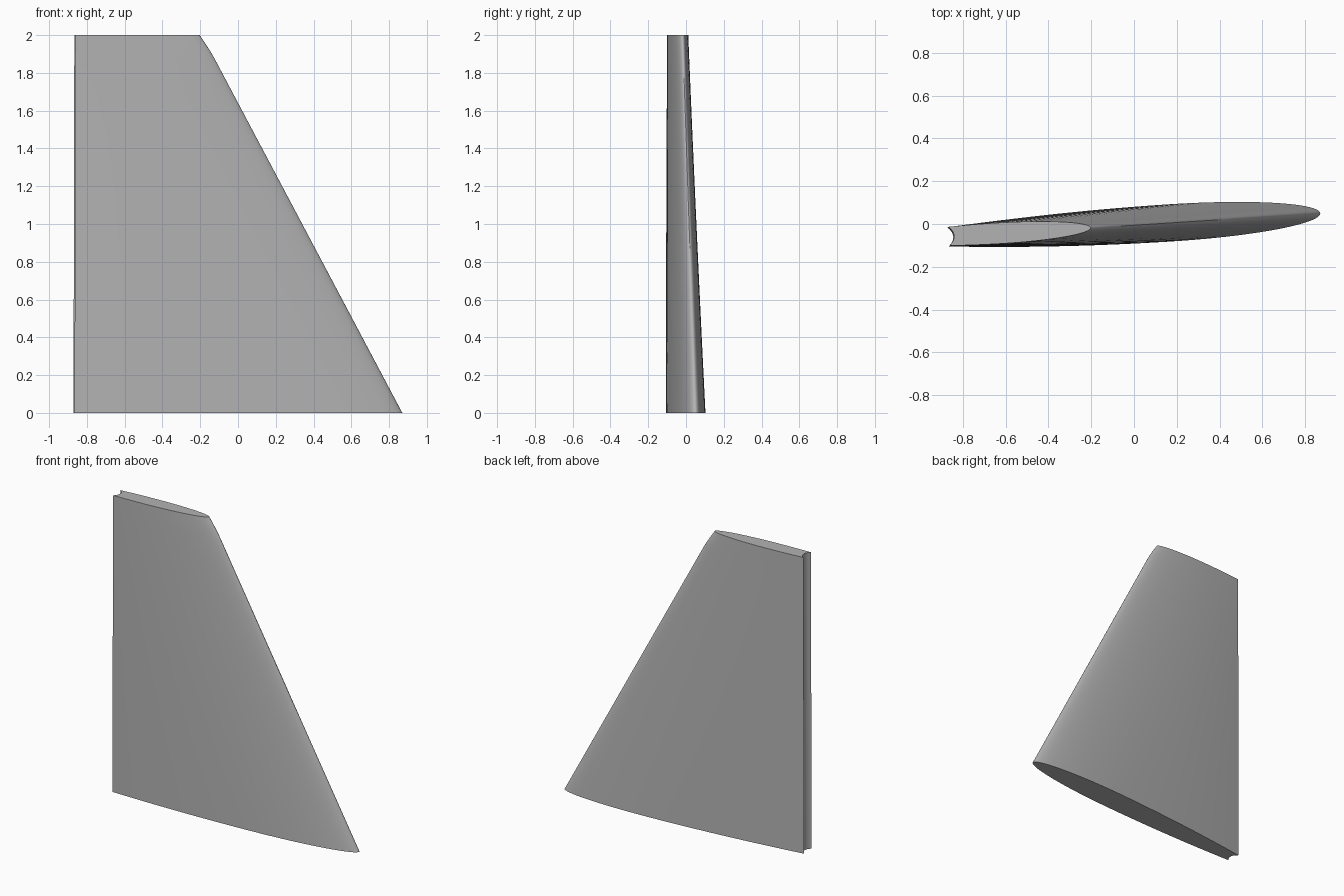
import bpy, bmesh, math

old = bpy.data.objects.get("Cube")
if old:
    bpy.data.objects.remove(old, do_unlink=True)

grey = bpy.data.materials.new("light grey")
grey.use_nodes = True
grey.diffuse_color = (0.45, 0.45, 0.45, 1)
grey.node_tree.nodes["Principled BSDF"].inputs["Base Color"].default_value = (0.45, 0.45, 0.45, 1)

HEIGHT = 2.0
TAIL_HALF = 0.044     # half thickness at the trailing edge
SIDE = 16             # steps along the flat rear of each side
NOSE = 20             # steps along each side of the rounded nose
COVE = 12             # steps across the hollow trailing edge


def mix(a, b, f):
    return a + (b - a) * f


def section(z):
    """Airfoil outline at height z, running around the nose and the cove."""
    f = z / HEIGHT
    tail = (mix(-0.868, -0.864, f), mix(-0.061, -0.057, f))
    tip = (mix(0.87, -0.19, f), mix(0.05, -0.018, f))
    # the leading edge bends back a little near the top
    bend = max(0, (z - 1.88) / 0.12)
    tip = (tip[0] - 0.013 * bend ** 1.5, tip[1])
    length = math.dist(tail, tip)
    ux, uy = (tip[0] - tail[0]) / length, (tip[1] - tail[1]) / length
    widest, half = mix(0.6, 0.36, f), mix(0.087, 0.049, f)

    # one side: parabola to the widest point, then a quarter ellipse
    side = []
    for i in range(SIDE):
        t = widest * i / SIDE
        side.append((t * length, half - (half - TAIL_HALF) * (1 - t / widest) ** 2))
    for i in range(NOSE + 1):
        a = math.pi / 2 * i / NOSE
        side.append((mix(widest, 1, math.sin(a)) * length, half * math.cos(a)))
    outline = side[:-1] + [(length, 0)] + [(s, -h) for s, h in side[-2::-1]]

    # shallow hollow for the hinge, from the lower corner to the upper one
    for i in range(1, COVE):
        v = -1 + 2 * i / COVE
        outline.append((0.024 * (1 - v * v), v * TAIL_HALF))
    return [(tail[0] + s * ux - h * uy, tail[1] + s * uy + h * ux, z) for s, h in outline]


# loft the fin through its sections
bm = bmesh.new()
levels = [1.88 * i / 10 for i in range(11)] + [1.91, 1.94, 1.97, HEIGHT]
rings = [[bm.verts.new(p) for p in section(z)] for z in levels]
for low, high in zip(rings, rings[1:]):
    for i in range(len(low)):
        bm.faces.new((low[i - 1], low[i], high[i], high[i - 1]))
bm.faces.new(rings[0])
bm.faces.new(rings[-1])
bmesh.ops.recalc_face_normals(bm, faces=bm.faces)

mesh = bpy.data.meshes.new("tail_fin")
bm.to_mesh(mesh)
bm.free()
mesh.materials.append(grey)
fin = bpy.data.objects.new("tail_fin", mesh)
bpy.context.collection.objects.link(fin)

bpy.context.view_layer.objects.active = fin
fin.select_set(True)
bpy.ops.object.shade_smooth_by_angle(angle=math.radians(35))
